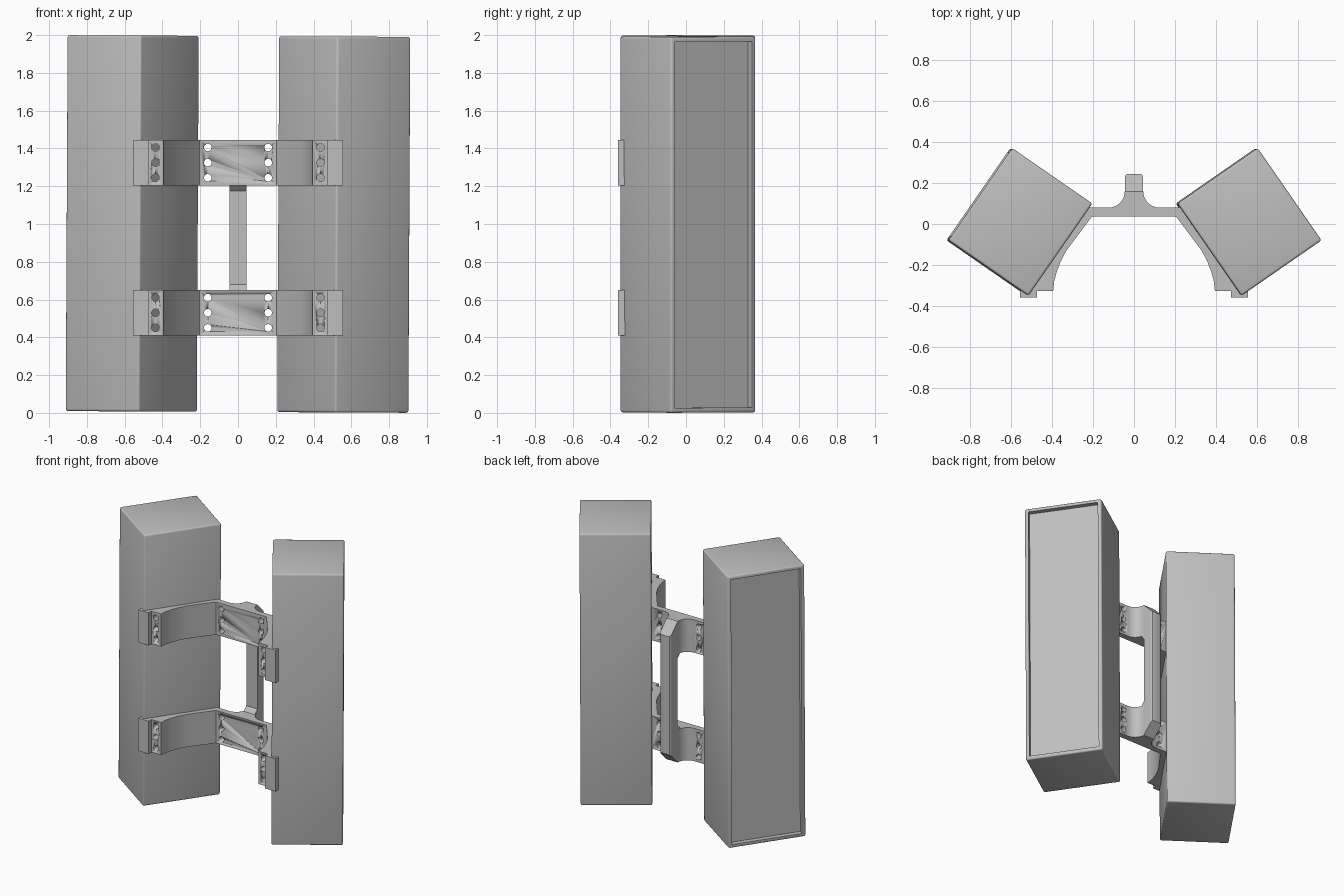
import bpy, bmesh, math
from mathutils import Matrix, Vector

old = bpy.data.objects.get("Cube")
if old:
    bpy.data.objects.remove(old, do_unlink=True)

grey = bpy.data.materials.new("plain_grey")
grey.use_nodes = True
COLOUR = (0.52, 0.52, 0.52, 1)
grey.diffuse_color = COLOUR
grey.node_tree.nodes["Principled BSDF"].inputs["Base Color"].default_value = COLOUR


def make(name, bm, angle=30):
    """Turn a bmesh into a shaded object."""
    bmesh.ops.recalc_face_normals(bm, faces=bm.faces)
    mesh = bpy.data.meshes.new(name)
    bm.to_mesh(mesh)
    bm.free()
    mesh.materials.append(grey)
    ob = bpy.data.objects.new(name, mesh)
    bpy.context.collection.objects.link(ob)
    bpy.ops.object.select_all(action="DESELECT")
    ob.select_set(True)
    bpy.context.view_layer.objects.active = ob
    bpy.ops.object.shade_smooth_by_angle(angle=math.radians(angle))
    return ob


def prism(points, offset):
    """Extrude a closed polygon along a vector."""
    bm = bmesh.new()
    face = bm.faces.new([bm.verts.new(p) for p in points])
    grown = bmesh.ops.extrude_face_region(bm, geom=[face])["geom"]
    bmesh.ops.translate(bm, vec=offset, verts=[v for v in grown if isinstance(v, bmesh.types.BMVert)])
    return bm


# Tall cabinets with a recessed panel on the outer rear face
TILT = Matrix.Rotation(0.005, 4, "Y")
for name, side in (("left_cabinet", 1), ("right_cabinet", -1)):
    bm = bmesh.new()
    bmesh.ops.create_cube(bm, size=1)
    bmesh.ops.scale(bm, vec=(0.476, 0.548, 1.99), verts=bm.verts)
    bmesh.ops.bevel(bm, geom=bm.edges[:], offset=0.012, segments=3, profile=0.5, affect="EDGES")
    panel = max(bm.faces, key=lambda f: f.calc_center_median().x + f.calc_area())
    panel = max((f for f in bm.faces if f.normal.x > 0.99), key=lambda f: f.calc_area())
    bmesh.ops.inset_individual(bm, faces=[panel], thickness=0.02)
    rim = bmesh.ops.extrude_face_region(bm, geom=[panel])["geom"]
    bmesh.ops.translate(bm, vec=(-0.035, 0, 0), verts=[v for v in rim if isinstance(v, bmesh.types.BMVert)])
    if panel.is_valid:
        bm.faces.remove(panel)
    turn = math.radians(34.7) if side > 0 else math.radians(180 - 34.7)
    place = Matrix.Translation((0, 0, 1)) @ TILT @ Matrix.Translation((side * 0.56, 0.01, 0))
    bm.transform(place @ Matrix.Rotation(turn, 4, "Z"))
    make(name, bm)

# Half outline of a bracket: rear fillet, plate, cabinet side, tab, pad, curved arm
half = [(0.125 - 0.08 * math.cos(a), 0.16 - 0.08 * math.sin(a))
        for a in (i * math.pi / 16 for i in range(9))]
half += [(0.23, 0.08), (0.525, -0.345), (0.556, -0.322), (0.556, -0.36), (0.473, -0.36),
         (0.473, -0.327), (0.395, -0.327), (0.39, -0.28), (0.378, -0.235), (0.357, -0.18),
         (0.33, -0.13), (0.205, 0.037)]
outline = half + [(-x, y) for x, y in reversed(half)]
HEIGHT = 0.24

for name, base in (("lower_bracket", 0.41), ("upper_bracket", 1.205)):
    bracket = make(name, prism([(x, y, base) for x, y in outline], (0, 0, HEIGHT)))

    # Three bolt holes in each plate end and each pad
    bm = bmesh.new()
    for x in (-0.437, -0.16, 0.16, 0.437):
        for dz in (-0.08, 0, 0.08):
            spot = Matrix.Translation((x, -0.1, base + HEIGHT / 2 + dz))
            bmesh.ops.create_cone(bm, cap_ends=True, segments=20, radius1=0.02, radius2=0.02,
                                  depth=0.7, matrix=spot @ Matrix.Rotation(math.pi / 2, 4, "X"))
    cutter = make("hole_cutter", bm)
    cutter.hide_render = True
    mod = bracket.modifiers.new("holes", "BOOLEAN")
    mod.object = cutter
    mod.operation = "DIFFERENCE"
    mod.solver = "EXACT"
    bpy.context.view_layer.objects.active = bracket
    bpy.ops.object.modifier_apply(modifier=mod.name)
    bpy.data.objects.remove(cutter, do_unlink=True)

# Rear grab bar joining the brackets, with sloped ends
side_view = [(0.08, 1.445), (0.16, 1.445), (0.245, 1.36), (0.245, 0.495), (0.16, 0.41),
             (0.08, 0.41), (0.08, 0.65), (0.13, 0.65), (0.16, 0.68), (0.16, 1.175),
             (0.13, 1.205), (0.08, 1.205)]
bm = prism([(-0.045, y, z) for y, z in side_view], (0.09, 0, 0))
long_edges = [e for e in bm.edges
              if e.calc_length() > 0.4 and abs((e.verts[0].co - e.verts[1].co).z) > 0.4]
bmesh.ops.bevel(bm, geom=long_edges, offset=0.018, segments=3, profile=0.5, affect="EDGES")
make("grab_bar", bm)
